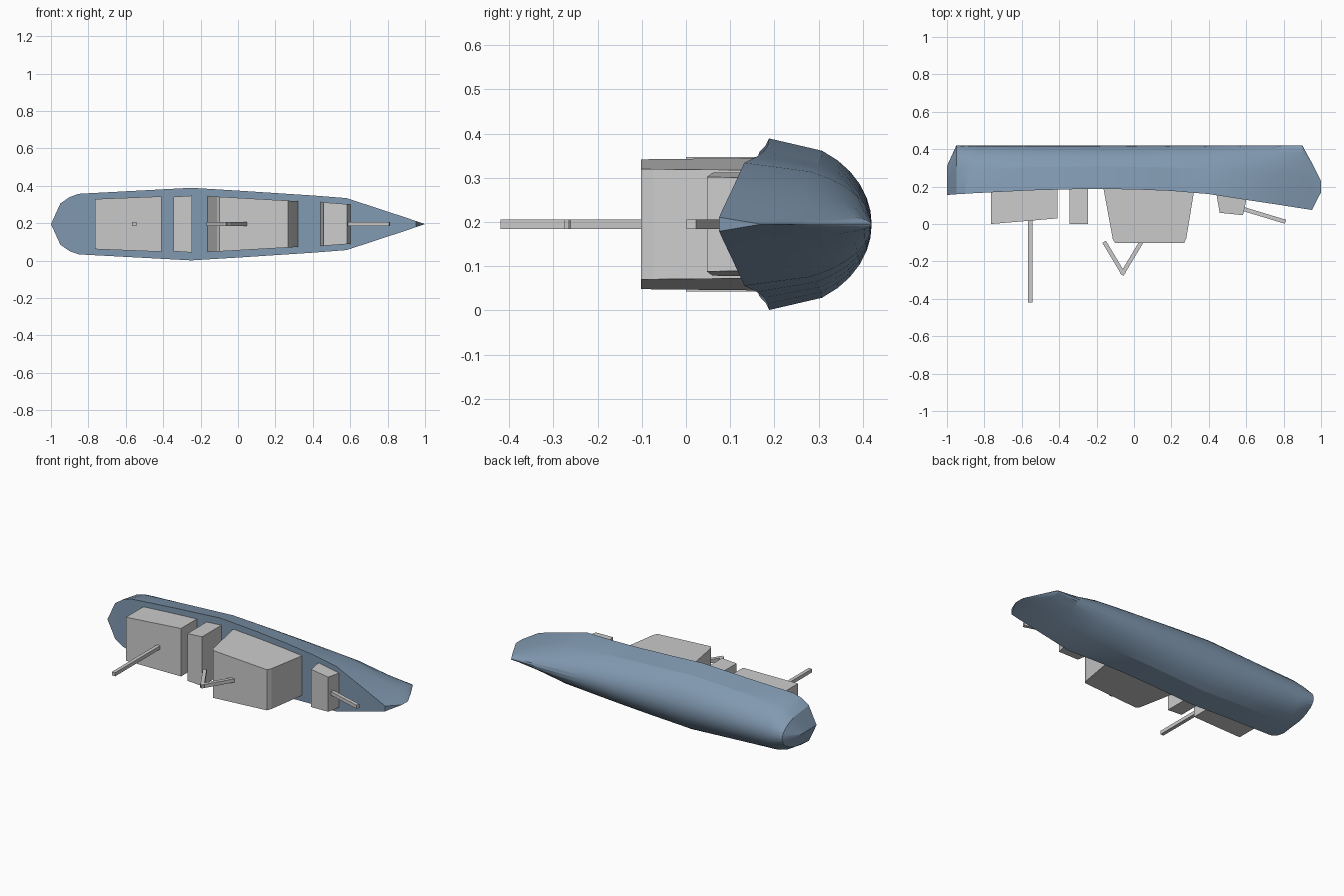
import bpy, math
from mathutils import Vector

if "Cube" in bpy.data.objects:
    bpy.data.objects.remove(bpy.data.objects["Cube"])

CZ = 0.195  # height of the ship's centre plane (it lies on its side, deck facing -y)


def make(name, verts, faces, mat=None):
    mesh = bpy.data.meshes.new(name)
    mesh.from_pydata(verts, [], faces)
    mesh.validate()
    obj = bpy.data.objects.new(name, mesh)
    bpy.context.collection.objects.link(obj)
    if mat:
        mesh.materials.append(mat)
    # weld collapsed points and make normals consistent
    import bmesh
    bm = bmesh.new()
    bm.from_mesh(mesh)
    bmesh.ops.remove_doubles(bm, verts=bm.verts, dist=1e-5)
    bmesh.ops.recalc_face_normals(bm, faces=bm.faces)
    bm.to_mesh(mesh)
    bm.free()
    return obj


def block(name, profile, w0, w1):
    """Side profile in x-y, widened in z; half width runs from w0 to w1 along x."""
    xs = [p[0] for p in profile]
    a, b = min(xs), max(xs)
    n = len(profile)
    verts = []
    for s in (-1, 1):
        for x, y in profile:
            verts.append((x, y, CZ + s * (w0 + (w1 - w0) * (x - a) / (b - a))))
    faces = [list(range(n)), list(range(n, 2 * n))]
    faces += [(i, (i + 1) % n, n + (i + 1) % n, n + i) for i in range(n)]
    return make(name, verts, faces)


def bar(name, p, q, r=0.011):
    """Square bar between two points in the centre plane."""
    p, q = Vector(p), Vector(q)
    d = (q - p).normalized()
    s = Vector((-d.y, d.x)) * r
    pts = [p + s, q + s, q - s, p - s]
    return block(name, [(v.x, v.y) for v in pts], r, r)


# Hull: lofted half-ellipse sections (x, half width, deck y, keel y)
stations = [
    (-1.0, 0.0, 0.155, 0.31), (-0.95, 0.11, 0.159, 0.42),
    (-0.90, 0.145, 0.162, 0.42), (-0.85, 0.162, 0.165, 0.42),
    (-0.55, 0.178, 0.180, 0.42), (-0.25, 0.194, 0.188, 0.42),
    (0.0, 0.179, 0.185, 0.42), (0.2, 0.166, 0.177, 0.42),
    (0.4, 0.153, 0.160, 0.42), (0.58, 0.139, 0.132, 0.42),
    (0.76, 0.080, 0.105, 0.42), (0.90, 0.034, 0.083, 0.42),
    (0.952, 0.016, 0.075, 0.325), (1.0, 0.0, 0.17, 0.23),
]
half = [0, 31, 42, 52, 62, 72, 81]
angles = half + [90] + [180 - a for a in reversed(half)]
k = len(angles)
verts, faces = [], []
for x, w, deck, keel in stations:
    for a in angles:
        t = math.radians(a)
        verts.append((x, deck + (keel - deck) * math.sin(t), CZ + w * math.cos(t)))
for i in range(len(stations) - 1):
    for j in range(k):
        j2 = (j + 1) % k
        faces.append((i * k + j, i * k + j2, (i + 1) * k + j2, (i + 1) * k + j))
blue = bpy.data.materials.new("hull_blue")
blue.diffuse_color = (0.22, 0.32, 0.44, 1)
blue.use_nodes = True
blue.node_tree.nodes["Principled BSDF"].inputs["Base Color"].default_value = blue.diffuse_color
hull = make("hull", verts, faces, blue)
bpy.context.view_layer.objects.active = hull
hull.select_set(True)
bpy.ops.object.shade_smooth_by_angle(angle=math.radians(15))

# Deckhouses
block("aft_deckhouse", [(-0.765, 0.20), (-0.765, 0.0), (-0.41, 0.03), (-0.41, 0.21)], 0.134, 0.148)
block("middle_deckhouse", [(-0.345, 0.21), (-0.345, 0.0), (-0.245, 0.0), (-0.245, 0.21)], 0.146, 0.152)
block("main_deckhouse", [(-0.165, 0.20), (-0.113, -0.083), (-0.10, -0.102), (0.268, -0.102),
                         (0.28, -0.075), (0.325, 0.20)], 0.150, 0.122)
block("forward_deckhouse", [(0.437, 0.18), (0.458, 0.06), (0.583, 0.047), (0.607, 0.16)], 0.118, 0.105)

# Mast, V-shaped derrick and bow boom
bar("aft_mast", (-0.555, 0.03), (-0.555, -0.42))
bar("derrick_aft_leg", (-0.16, -0.095), (-0.055, -0.27))
bar("derrick_forward_leg", (0.04, -0.095), (-0.065, -0.27))
bar("bow_boom", (0.585, 0.08), (0.81, 0.012))
